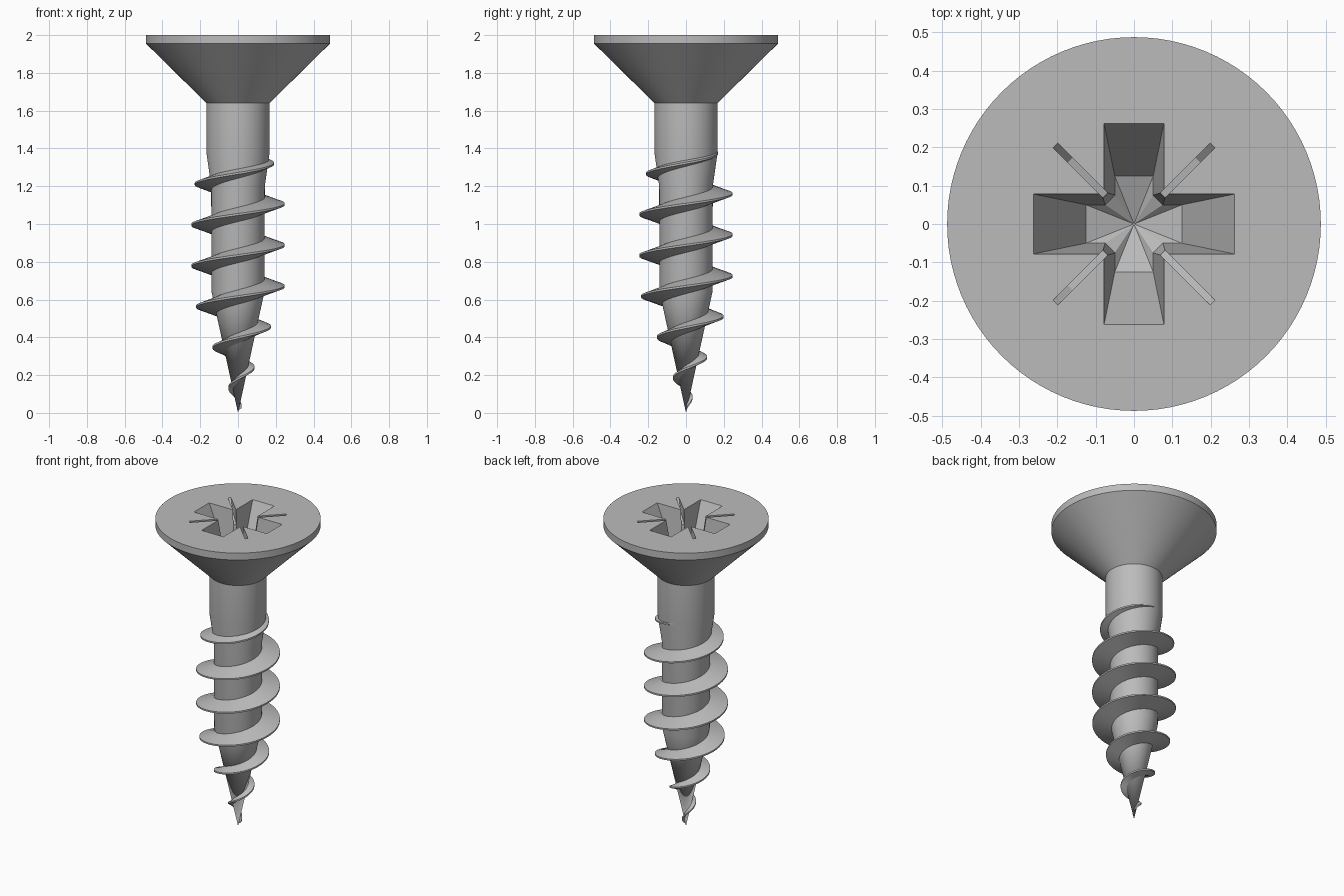
import bpy, bmesh, math
from mathutils import Matrix, Vector

cube = bpy.data.objects.get("Cube")
if cube:
    bpy.data.objects.remove(cube, do_unlink=True)

steel = bpy.data.materials.new("grey steel")
steel.use_nodes = True
grey = (0.5, 0.5, 0.5, 1)
steel.diffuse_color = grey
steel.node_tree.nodes["Principled BSDF"].inputs["Base Color"].default_value = grey


def finish(bm, name):
    bmesh.ops.recalc_face_normals(bm, faces=bm.faces)
    mesh = bpy.data.meshes.new(name)
    bm.to_mesh(mesh)
    bm.free()
    mesh.materials.append(steel)
    obj = bpy.data.objects.new(name, mesh)
    bpy.context.collection.objects.link(obj)
    return obj


def activate(obj):
    bpy.ops.object.select_all(action="DESELECT")
    obj.select_set(True)
    bpy.context.view_layer.objects.active = obj


def smooth(obj):
    activate(obj)
    bpy.ops.object.shade_smooth_by_angle(angle=math.radians(25))


def loft(bm, loops, closed=True):
    """Skin a list of equal-length point loops; returns the vertex rings."""
    rings = [[bm.verts.new(p) for p in loop] for loop in loops]
    for a, b in zip(rings, rings[1:]):
        for i in range(len(a) if closed else len(a) - 1):
            j = (i + 1) % len(a)
            bm.faces.new((a[i], a[j], b[j], b[i]))
    return rings


def fan(bm, ring, tip):
    v = bm.verts.new(tip)
    for i in range(len(ring)):
        bm.faces.new((ring[i - 1], ring[i], v))


def circle(r, z, n=96):
    return [(r * math.cos(i * math.tau / n), r * math.sin(i * math.tau / n), z)
            for i in range(n)]


def interpolate(table, z):
    for (z0, r0), (z1, r1) in zip(table, table[1:]):
        if z <= z1:
            return r0 + (r1 - r0) * (z - z0) / (z1 - z0)
    return table[-1][1]


# Body: countersunk head, plain shank and tapering core
CORE = [(0, 0), (0.64, 0.14), (1.2, 0.142), (1.375, 0.167), (1.64, 0.167)]
bm = bmesh.new()
rings = loft(bm, [circle(r, z) for z, r in CORE[1:] + [(1.955, 0.487), (2, 0.487)]])
fan(bm, rings[0], (0, 0, 0))
bm.faces.new(rings[-1])
body = finish(bm, "screw_body")


# Cross recess cutter: tapered arms, chamfered inner corners, pointed floor
def cross(length, width, corner, z):
    quarter = [(length, -width), (length, width), (corner, width), (width, corner)]
    points = []
    for k in range(4):
        turn = Matrix.Rotation(k * math.pi / 2, 3, "Z")
        points += [turn @ Vector((x, y, z)) for x, y in quarter]
    return points


FLOOR = 1.73
bm = bmesh.new()
rings = loft(bm, [cross(0.125, 0.05, 0.075, FLOOR), cross(0.262, 0.078, 0.084, 2),
                  cross(0.262, 0.078, 0.084, 2.1)])
fan(bm, rings[0], (0, 0, FLOOR - 0.05))
bm.faces.new(rings[-1])
cutters = [finish(bm, "recess_cutter")]

# Thin diagonal slots between the arms
for k in range(4):
    turn = Matrix.Rotation(math.radians(45 + 90 * k), 3, "Z")
    side = [(0.06, 2.1), (0.29, 2.1), (0.29, 2), (0.235, 1.94), (0.06, 1.9)]
    bm = bmesh.new()
    a, b = loft(bm, [[turn @ Vector((r, y, z)) for r, z in side] for y in (-0.009, 0.009)])
    bm.faces.new(a)
    bm.faces.new(b)
    cutters.append(finish(bm, "slot_cutter"))

for cutter in cutters:
    cutter.hide_render = True
    activate(body)
    mod = body.modifiers.new("recess", "BOOLEAN")
    mod.operation = "DIFFERENCE"
    mod.solver = "EXACT"
    mod.object = cutter
    bpy.ops.object.modifier_apply(modifier=mod.name)
    bpy.data.objects.remove(cutter, do_unlink=True)
smooth(body)

# Thread: right-hand helix, its crest fading into the point and the shank
CREST = [(0, 0.01), (0.125, 0.05), (0.235, 0.086), (0.345, 0.135), (0.45, 0.172),
         (0.555, 0.22), (0.65, 0.247), (1.16, 0.247), (1.27, 0.21), (1.375, 0.17), (1.43, 0.15)]
PITCH, STEPS = 0.2175, 72
start, end = 0.03, 1.42
count = int((end - start) / PITCH * STEPS)
sections = []
for i in range(count + 1):
    z = start + (end - start) * i / count
    angle = math.tau * (z - 1.105) / PITCH
    root, crest = interpolate(CORE, z), interpolate(CREST, z)
    half = 0.012 + 0.03 * min(1, max(0, crest - root) / 0.106)
    inner = max(0.002, root - 0.012)
    outline = [(inner, -half), (crest, -0.005), (crest, 0.005), (inner, half)]
    sections.append([(r * math.cos(angle), r * math.sin(angle), max(0, z + h))
                     for r, h in outline])
bm = bmesh.new()
rings = loft(bm, sections)
bm.faces.new(rings[0])
bm.faces.new(rings[-1])
smooth(finish(bm, "thread"))
